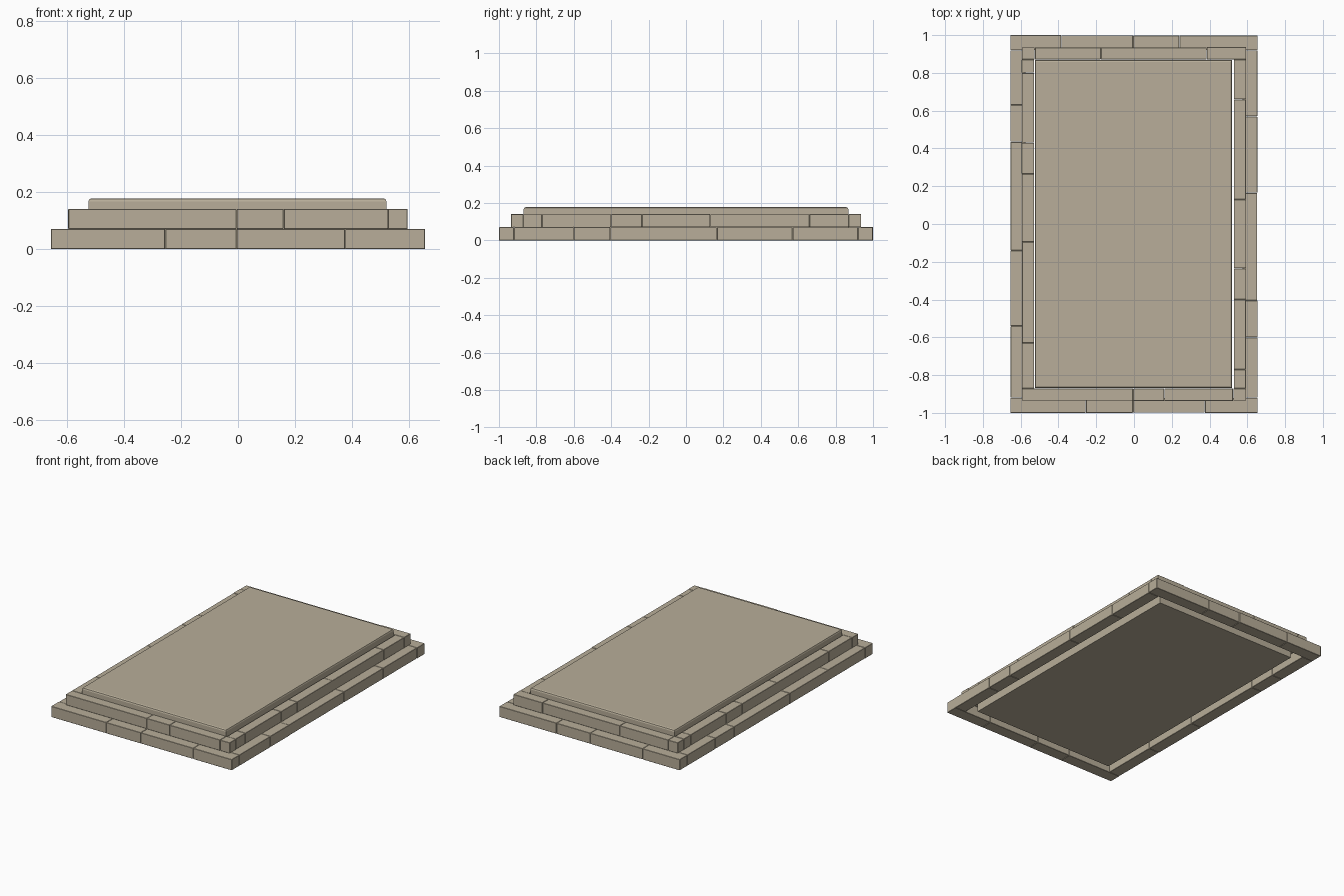
import bpy, bmesh, random
from mathutils import Matrix

if "Cube" in bpy.data.objects:
    bpy.data.objects.remove(bpy.data.objects["Cube"])

random.seed(4)


def material(name, rgb):
    m = bpy.data.materials.new(name)
    m.diffuse_color = (*rgb, 1)
    m.use_nodes = True
    m.node_tree.nodes["Principled BSDF"].inputs["Base Color"].default_value = m.diffuse_color
    return m


stone = material("warm stone", (0.479, 0.423, 0.319))


def block(name, x0, x1, y0, y1, z0, z1, bevel=0.0015, top_only=False):
    """Axis-aligned stone block with eased edges."""
    bm = bmesh.new()
    size = Matrix.Diagonal((x1 - x0, y1 - y0, z1 - z0, 1))
    place = Matrix.Translation(((x0 + x1) / 2, (y0 + y1) / 2, (z0 + z1) / 2))
    bmesh.ops.create_cube(bm, size=1, matrix=place @ size)
    edges = [e for e in bm.edges
             if not top_only or all(v.co.z > z1 - 1e-4 for v in e.verts)]
    bmesh.ops.bevel(bm, geom=edges, offset=bevel, segments=2 if top_only else 1,
                    affect='EDGES', profile=0.5)
    me = bpy.data.meshes.new(name)
    bm.to_mesh(me)
    bm.free()
    me.materials.append(stone)
    ob = bpy.data.objects.new(name, me)
    bpy.context.collection.objects.link(ob)
    return ob


def course(name, hx, hy, depth, z0, z1, front, back, left, right):
    """Ring of blocks; each side is cut at the listed joint positions."""
    gap = 0.0008

    def spans(lo, hi, joints):
        pts = [lo] + sorted(joints) + [hi]
        return [(a + gap, b - gap) for a, b in zip(pts, pts[1:])]

    for i, (a, b) in enumerate(spans(-hx, hx, front)):
        j = random.uniform(0, 0.003)
        block(f"{name}_front_block_{i}", a, b, -hy + j, -hy + depth, z0, z1 - j / 2)
    for i, (a, b) in enumerate(spans(-hx, hx, back)):
        j = random.uniform(0, 0.003)
        block(f"{name}_back_block_{i}", a, b, hy - depth, hy - j, z0, z1 - j / 2)
    inner = hy - depth
    for i, (a, b) in enumerate(spans(-inner, inner, left)):
        j = random.uniform(0, 0.003)
        block(f"{name}_left_block_{i}", -hx + j, -hx + depth, a, b, z0, z1 - j / 2)
    for i, (a, b) in enumerate(spans(-inner, inner, right)):
        j = random.uniform(0, 0.003)
        block(f"{name}_right_block_{i}", hx - depth, hx - j, a, b, z0, z1 - j / 2)


# Lower step
course("lower_step", 0.655, 1.0, 0.08, 0.0, 0.071,
       front=[-0.255, -0.005, 0.375], back=[-0.385, -0.005, 0.24],
       left=[-0.54, -0.14, 0.435, 0.63], right=[-0.6, -0.405, 0.165, 0.57])

# Upper step
course("upper_step", 0.595, 0.937, 0.066, 0.071, 0.141,
       front=[-0.005, 0.16, 0.525], back=[-0.525, -0.175, 0.385],
       left=[-0.63, -0.095, 0.265, 0.43, 0.8], right=[-0.77, -0.4, -0.235, 0.13, 0.66])

# Central slab, rising from the ground through both steps
block("central_slab", -0.524, 0.52, -0.868, 0.868, 0.0, 0.178, bevel=0.011, top_only=True)
